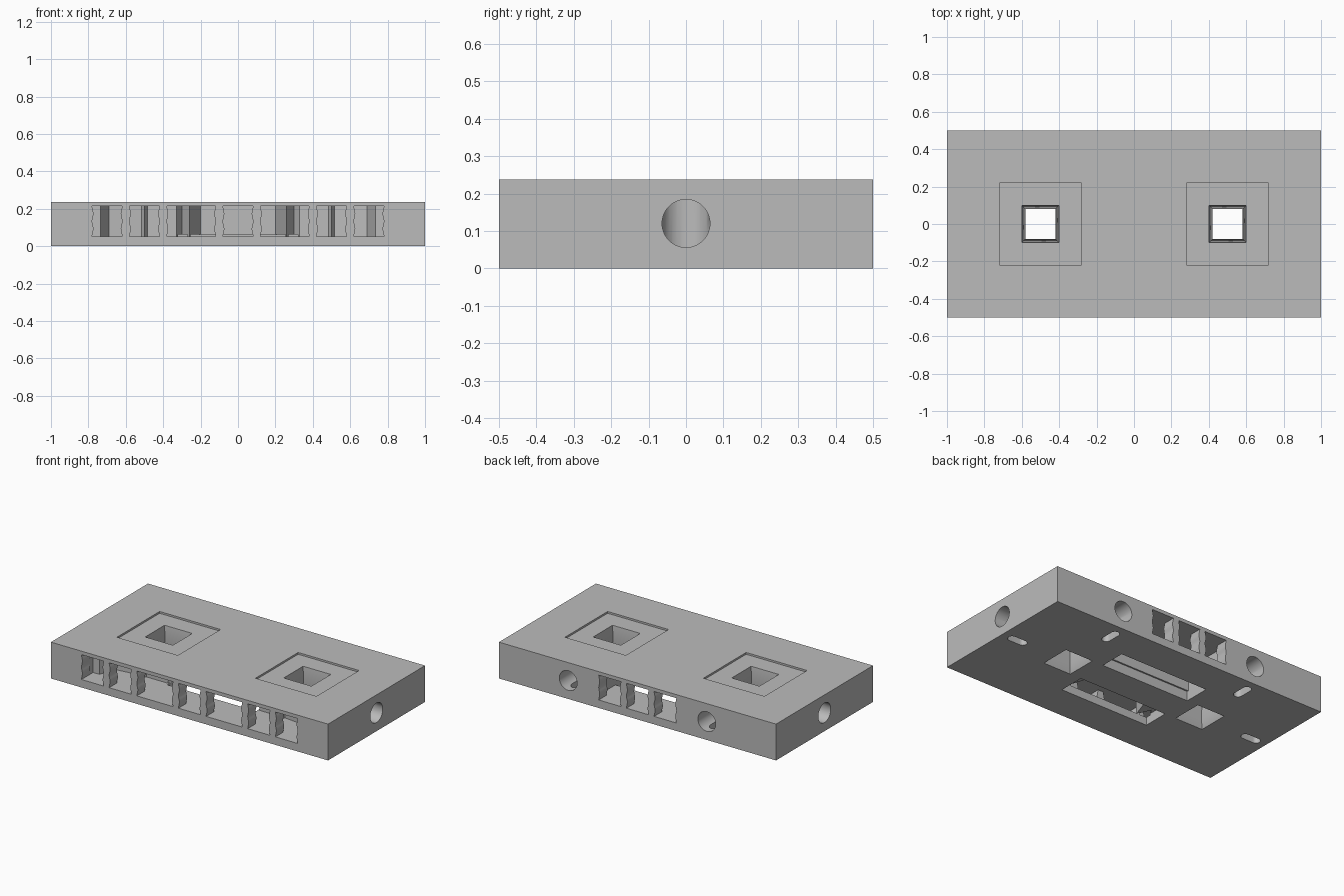
import bpy, bmesh, math
from mathutils import Matrix, Vector

old = bpy.data.objects.get("Cube")
if old:
    bpy.data.objects.remove(old, do_unlink=True)

HEIGHT, FLOOR, CEILING = 0.237, 0.052, 0.214

grey = bpy.data.materials.new("mid grey")
grey.use_nodes = True
grey.diffuse_color = (0.5, 0.5, 0.5, 1)
grey.node_tree.nodes["Principled BSDF"].inputs["Base Color"].default_value = (0.5, 0.5, 0.5, 1)


def make(name, bm):
    bmesh.ops.recalc_face_normals(bm, faces=bm.faces[:])
    mesh = bpy.data.meshes.new(name)
    bm.to_mesh(mesh)
    bm.free()
    mesh.materials.append(grey)
    obj = bpy.data.objects.new(name, mesh)
    bpy.context.collection.objects.link(obj)
    return obj


def prism(name, points, offset):
    """Extrude a closed outline of 3D points along an offset."""
    bm = bmesh.new()
    face = bm.faces.new([bm.verts.new(p) for p in points])
    side = bmesh.ops.extrude_face_region(bm, geom=[face])["geom"]
    bmesh.ops.translate(bm, vec=offset,
                        verts=[v for v in side if isinstance(v, bmesh.types.BMVert)])
    return make(name, bm)


def box(name, x0, x1, y0, y1, z0, z1):
    return prism(name, [(x0, y0, z0), (x1, y0, z0), (x1, y1, z0), (x0, y1, z0)],
                 (0, 0, z1 - z0))


def boolean(target, cutter, operation="DIFFERENCE"):
    cutter.hide_render = True
    mod = target.modifiers.new("cut", "BOOLEAN")
    mod.object, mod.operation, mod.solver = cutter, operation, "EXACT"
    bpy.context.view_layer.objects.active = target
    bpy.ops.object.modifier_apply(modifier=mod.name)
    bpy.data.objects.remove(cutter, do_unlink=True)


def slot(x0, x1, y0, y1):
    """Window with gently waved side edges."""
    steps = 16
    def edge(x, sign):
        pts = []
        for i in range(steps + 1):
            t = i / steps
            wave = 0.007 * (math.cos(t * math.tau * 2) - 1) / 2
            pts.append((x + sign * wave, y0, FLOOR + t * (CEILING - FLOOR)))
        return pts
    return prism("slot", edge(x0, -1) + edge(x1, 1)[::-1], (0, y1 - y0, 0))


def square_tube(name, x, levels):
    """Stack of square rings given as (half width, height)."""
    bm = bmesh.new()
    rings = [[bm.verts.new((x + a * h, b * h, z)) for a, b in
              ((-1, -1), (1, -1), (1, 1), (-1, 1))] for h, z in levels]
    for low, high in zip(rings, rings[1:]):
        for i in range(4):
            j = (i + 1) % 4
            bm.faces.new((low[i], low[j], high[j], high[i]))
    bm.faces.new(rings[0][::-1])
    bm.faces.new(rings[-1])
    return make(name, bm)


def stadium(name, radius, start, end, z0, z1):
    """Upright prism with rounded ends, running along x."""
    pts = []
    for i in range(17):
        a = math.pi / 2 + math.pi * i / 16
        pts.append((start + radius * math.cos(a), radius * math.sin(a), z0))
    for i in range(17):
        a = -math.pi / 2 + math.pi * i / 16
        pts.append((end + radius * math.cos(a), radius * math.sin(a), z0))
    return prism(name, pts, (0, 0, z1 - z0))


def place(obj, x, y, angle):
    obj.data.transform(Matrix.Translation((x, y, 0)) @ Matrix.Rotation(angle, 4, "Z"))
    return obj


block = box("block", -1, 1, -0.5, 0.5, 0, HEIGHT)

# Front chamber with ridged rear wall
half = [(0.2, -0.11), (0.26, -0.29), (0.3, -0.2), (0.33, -0.25), (0.485, -0.25),
        (0.5, -0.28), (0.515, -0.25), (0.69, -0.27), (0.735, -0.38),
        (0.78, -0.38), (0.78, -0.42)]
outline = half + [(-x, y) for x, y in reversed(half)]
boolean(block, prism("front_chamber", [(x, y, FLOOR) for x, y in outline],
                     (0, 0, CEILING - FLOOR)))

# Rear chamber
boolean(block, box("rear_chamber", -0.32, 0.32, 0.11, 0.42, FLOOR, CEILING))

# Window rows in the front and back walls
for x0, x1 in ((-0.78, -0.62), (-0.58, -0.42), (-0.38, -0.12), (-0.08, 0.08),
               (0.12, 0.38), (0.42, 0.58), (0.62, 0.78)):
    boolean(block, slot(x0, x1, -0.6, -0.41))
for x0, x1 in ((-0.28, -0.12), (-0.08, 0.08), (0.12, 0.28)):
    boolean(block, slot(x0, x1, 0.41, 0.6))

# Long openings in the underside
for y0, y1 in ((-0.27, -0.1), (0.1, 0.27)):
    boolean(block, box("floor_opening", -0.32, 0.32, y0, y1, -0.1, FLOOR + 0.01))

# Shallow square recesses and waisted square shafts
for x in (-0.5, 0.5):
    boolean(block, box("recess", x - 0.22, x + 0.22, -0.22, 0.22, HEIGHT - 0.012, 0.4))
    boolean(block, square_tube("shaft", x, ((0.1, -0.02), (0.1, 0), (0.08, 0.05),
                                            (0.1, 0.225), (0.1, 0.3))))

# Round mounting holes with a drop slot below
for x, y, angle in ((1, 0, 0), (-1, 0, math.pi),
                    (0.5, 0.5, math.pi / 2), (-0.5, 0.5, math.pi / 2)):
    bm = bmesh.new()
    bmesh.ops.create_cone(bm, cap_ends=True, segments=48, radius1=0.064, radius2=0.064,
                          depth=0.5, matrix=Matrix.Translation((0, 0, 0.12))
                          @ Matrix.Rotation(math.pi / 2, 4, "Y"))
    hole = make("hole", bm)
    boolean(hole, stadium("rounded_end", 0.065, -0.13, 0.2, -0.1, 0.3), "INTERSECT")
    boolean(block, place(hole, x, y, angle))
    boolean(block, place(stadium("drop_slot", 0.027, -0.155, -0.075, -0.1, 0.1), x, y, angle))

bpy.ops.object.select_all(action="DESELECT")
block.select_set(True)
bpy.context.view_layer.objects.active = block
bpy.ops.object.shade_smooth_by_angle(angle=math.radians(30))
